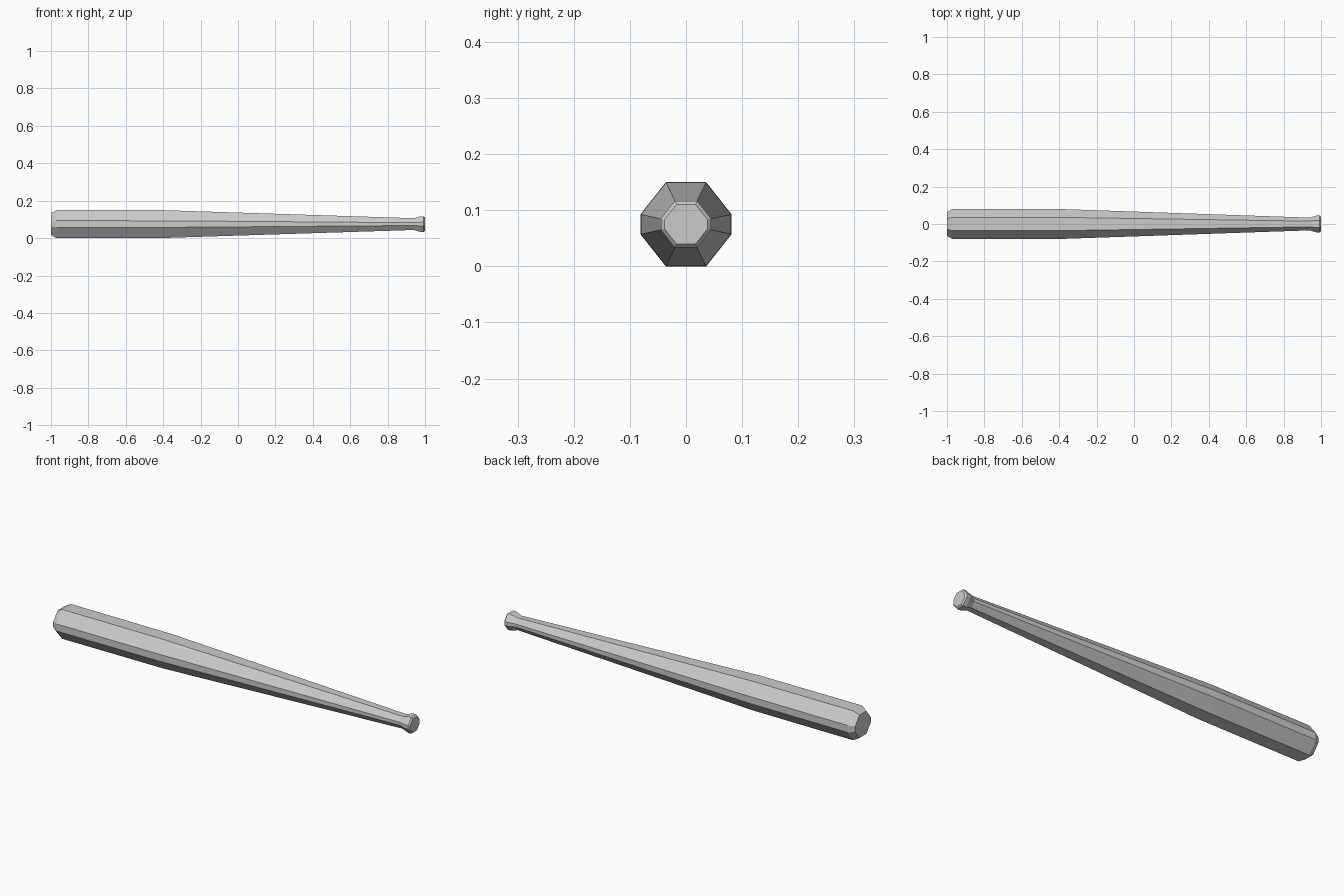
import bpy, bmesh

if "Cube" in bpy.data.objects:
    bpy.data.objects.remove(bpy.data.objects["Cube"])

# Octagonal cross-section of the barrel (y, z about the axis)
SECTION = [(0.081, -0.018), (0.081, 0.018), (0.036, 0.075), (-0.036, 0.075),
           (-0.081, 0.018), (-0.081, -0.018), (-0.036, -0.075), (0.036, -0.075)]
AXIS_Z = 0.075

# Stations along the bat: (x, section scale)
STATIONS = [(-1.0, 0.78),    # barrel end face
            (-0.97, 1.0),    # barrel chamfer
            (-0.4, 0.99),    # start of taper
            (0.94, 0.42),    # end of handle
            (0.975, 0.555),  # knob flare
            (0.993, 0.555),  # knob rim
            (1.0, 0.47)]     # knob end face

bm = bmesh.new()
rings = [[bm.verts.new((x, y * s, AXIS_Z + z * s)) for y, z in SECTION]
         for x, s in STATIONS]

# Sides between neighbouring rings
for a, b in zip(rings, rings[1:]):
    for i in range(8):
        j = (i + 1) % 8
        bm.faces.new((a[i], a[j], b[j], b[i]))

# End caps
bm.faces.new(rings[0])
bm.faces.new(rings[-1])
bmesh.ops.recalc_face_normals(bm, faces=bm.faces)

mesh = bpy.data.meshes.new("baseball_bat")
bm.to_mesh(mesh)
bm.free()
bpy.context.collection.objects.link(bpy.data.objects.new("baseball_bat", mesh))
